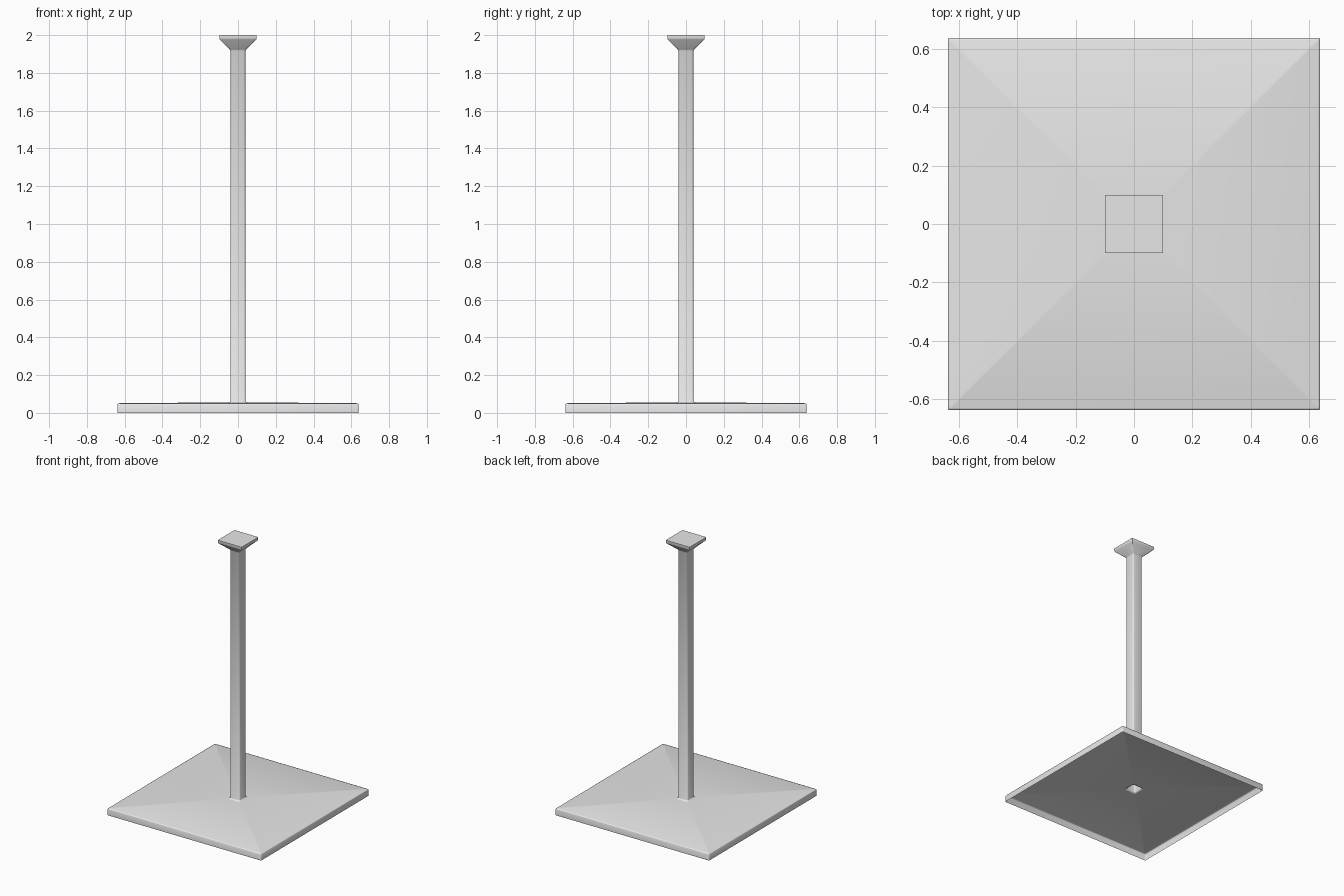
import bpy, bmesh, math

cube = bpy.data.objects.get("Cube")
if cube:
    bpy.data.objects.remove(cube, do_unlink=True)

grey = bpy.data.materials.new("light grey")
grey.use_nodes = True
grey.diffuse_color = (0.8, 0.8, 0.8, 1)
grey.node_tree.nodes["Principled BSDF"].inputs["Base Color"].default_value = (0.8, 0.8, 0.8, 1)

CORNER_STEPS = 3


def rounded_square(bm, half, radius, z):
    """Ring of vertices for a square with rounded corners."""
    ring = []
    for corner in range(4):
        turn = corner * math.pi / 2
        sx = 1 if corner in (0, 3) else -1
        sy = 1 if corner < 2 else -1
        for i in range(CORNER_STEPS + 1):
            a = turn + i / CORNER_STEPS * math.pi / 2
            ring.append(bm.verts.new((sx * (half - radius) + radius * math.cos(a),
                                      sy * (half - radius) + radius * math.sin(a), z)))
    return ring


def loft(name, sections, capped=False):
    """Open shell through (half width, corner radius, height) sections."""
    bm = bmesh.new()
    rings = [rounded_square(bm, *s) for s in sections]
    for low, high in zip(rings, rings[1:]):
        for i in range(len(low)):
            j = (i + 1) % len(low)
            bm.faces.new((low[i], low[j], high[j], high[i]))
    if capped:
        bm.faces.new(rings[-1])
    mesh = bpy.data.meshes.new(name)
    bm.to_mesh(mesh)
    bm.free()
    mesh.materials.append(grey)
    obj = bpy.data.objects.new(name, mesh)
    bpy.context.collection.objects.link(obj)
    bpy.ops.object.select_all(action='DESELECT')
    obj.select_set(True)
    bpy.context.view_layer.objects.active = obj
    bpy.ops.object.shade_smooth_by_angle(angle=math.radians(50))
    return obj


# Hollow base plate: skirt, rounded rim, slightly rising top with a hole for the post
loft("base_plate", [
    (0.638, 0.006, 0), (0.638, 0.006, 0.044), (0.636, 0.006, 0.049),
    (0.63, 0.006, 0.051), (0.05, 0.01, 0.056),
])

# Hollow post with a small flared foot and a widening square head
loft("post", [
    (0.05, 0.01, 0.056), (0.043, 0.01, 0.059), (0.04, 0.01, 0.066),
    (0.04, 0.01, 1.917), (0.043, 0.009, 1.924), (0.097, 0.002, 1.977),
    (0.099, 0.001, 1.984), (0.099, 0.001, 2),
], capped=True)
